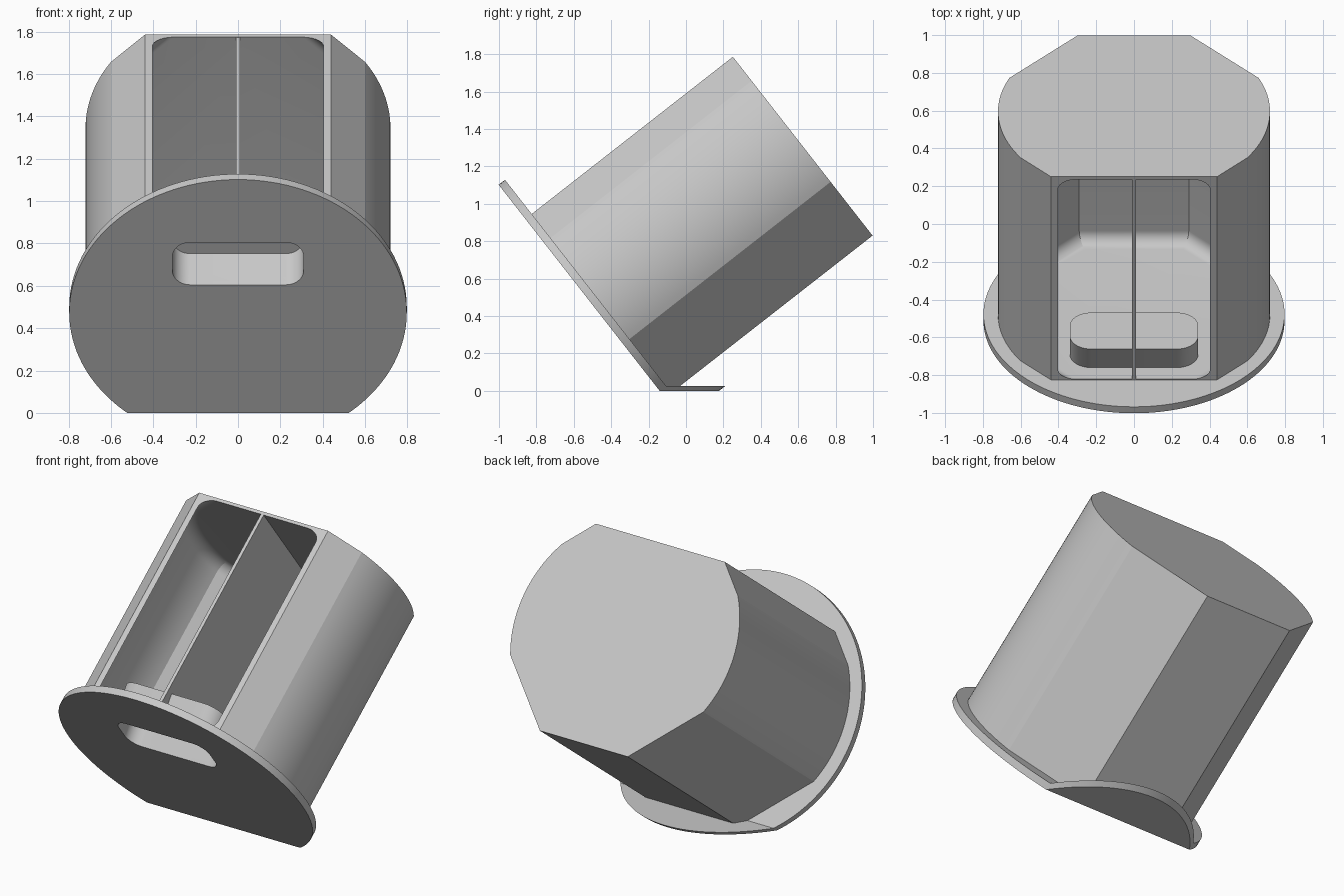
import bpy, bmesh, math
from mathutils import Matrix, Vector

if "Cube" in bpy.data.objects:
    bpy.data.objects.remove(bpy.data.objects["Cube"])

TILT = Matrix.Rotation(math.radians(38), 4, 'X')   # local y = barrel axis
CENTRE = 0.692                                     # height of axis in local z

grey = bpy.data.materials.new("light grey")
grey.diffuse_color = (0.58, 0.58, 0.58, 1)
grey.use_nodes = True
grey.node_tree.nodes["Principled BSDF"].inputs["Base Color"].default_value = grey.diffuse_color


def prism(name, profile, y0, y1, shear=0.0, bevel=0.0, z_min=None, z_max=None):
    """Extrude an (x, z) profile along the tilted axis, then trim it level."""
    bm = bmesh.new()
    ends = [[bm.verts.new((x, y, z + shear * (y - y0))) for x, z in profile]
            for y in (y0, y1)]
    n = len(profile)
    caps = [bm.faces.new(e) for e in ends]
    for i in range(n):
        j = (i + 1) % n
        bm.faces.new((ends[0][i], ends[0][j], ends[1][j], ends[1][i]))
    bmesh.ops.recalc_face_normals(bm, faces=bm.faces)
    if bevel:
        bmesh.ops.bevel(bm, geom=[e for f in caps for e in f.edges], offset=bevel,
                        segments=12, profile=0.5, affect='EDGES', clamp_overlap=False)
    bm.transform(TILT)
    for z, up in ((z_min, -1), (z_max, 1)):
        if z is not None:
            bmesh.ops.bisect_plane(bm, geom=bm.verts[:] + bm.edges[:] + bm.faces[:],
                                   dist=1e-6, plane_co=Vector((0, 0, z)),
                                   plane_no=Vector((0, 0, up)), clear_outer=True)
            bmesh.ops.holes_fill(bm, edges=[e for e in bm.edges if e.is_boundary])
    bmesh.ops.recalc_face_normals(bm, faces=bm.faces)
    me = bpy.data.meshes.new(name)
    bm.to_mesh(me)
    bm.free()
    me.materials.append(grey)
    ob = bpy.data.objects.new(name, me)
    bpy.context.collection.objects.link(ob)
    return ob


def activate(ob):
    bpy.ops.object.select_all(action='DESELECT')
    ob.select_set(True)
    bpy.context.view_layer.objects.active = ob


def combine(ob, other, operation):
    mod = ob.modifiers.new("cut", 'BOOLEAN')
    mod.operation, mod.object, mod.solver = operation, other, 'EXACT'
    activate(ob)
    bpy.ops.object.modifier_apply(modifier=mod.name)


def barrel(radius, low, x_low, x_high, top):
    """Flat bottom, slanted lower sides, round flanks, slanted shoulders, flat top."""
    a0 = -math.acos(x_low / radius)
    a1 = math.acos(x_high / radius)
    right = [low]
    for i in range(25):
        a = a0 + (a1 - a0) * i / 24
        right.append((radius * math.cos(a), CENTRE + radius * math.sin(a)))
    right.append(top)
    return right + [(-x, z) for x, z in reversed(right)]


def rounded_rect(hx, hz, r, cz):
    pts = []
    for k, (sx, sz) in enumerate(((1, 1), (-1, 1), (-1, -1), (1, -1))):
        for i in range(13):
            a = math.radians(90 * k + 7.5 * i)
            pts.append((sx * (hx - r) + r * math.cos(a), cz + sz * (hz - r) + r * math.sin(a)))
    return pts


def disc(r, n=128):
    return [(r * math.cos(2 * math.pi * i / n), CENTRE - 0.004 + r * math.sin(2 * math.pi * i / n))
            for i in range(n)]


# Barrel shell, hollow and open along its top flat
body = prism("barrel_body", barrel(0.72, (0.30, 0.04), 0.66, 0.60, (0.44, 1.253)),
             -0.09, 1.297, z_min=0.01)
cavity = prism("cavity_cutter", barrel(0.695, (0.29, 0.065), 0.636, 0.58, (0.258, 1.40)),
               -0.064, 1.278, bevel=0.07)
combine(body, cavity, 'DIFFERENCE')

# Centre divider and raised back of the finger pocket
divider = prism("divider", [(-0.01, 0.055), (0.01, 0.055), (0.01, 1.252), (-0.01, 1.252)],
                -0.08, 1.288, z_min=0.012)
combine(body, divider, 'UNION')
SLANT = 0.318
boss = prism("pocket_boss", rounded_rect(0.34, 0.157, 0.115, 0.988), -0.09, 0.102, SLANT)
combine(body, boss, 'UNION')

# Round front plate, cut level at the ground
plate = prism("front_plate", disc(0.797), -0.111, -0.068, z_min=0)

# Flat foot behind the plate
foot = prism("base_foot", disc(0.797), -0.068, 0.5, z_min=0, z_max=0.026)

# Slanted finger pocket through plate and boss
pocket = prism("pocket_cutter", rounded_rect(0.31, 0.127, 0.085, 0.953), -0.2, 0.059, SLANT)
combine(body, pocket, 'DIFFERENCE')
combine(plate, pocket, 'DIFFERENCE')

for helper in (cavity, divider, boss, pocket):
    bpy.data.objects.remove(helper, do_unlink=True)
for ob in (body, plate, foot):
    activate(ob)
    bpy.ops.object.shade_smooth_by_angle(angle=math.radians(9))
